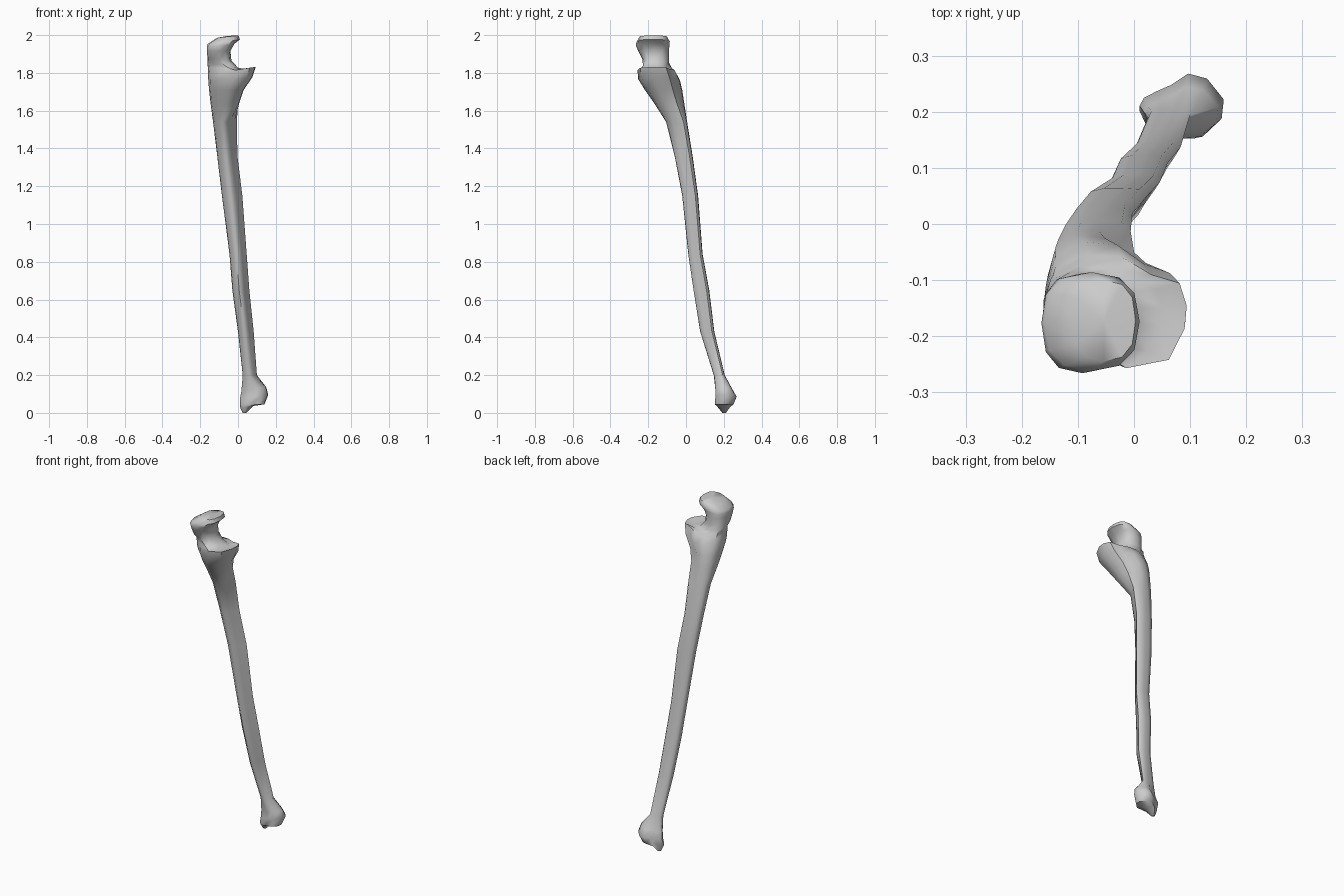
import bpy, bmesh, math

N = 12


# rounded-square section; power < 1 makes it squarer
def rounded(power):
    pts = []
    for i in range(N):
        a = math.pi + 2 * math.pi * i / N
        c, s = math.cos(a), math.sin(a)
        pts.append((math.copysign(abs(c) ** power, c), math.copysign(abs(s) ** power, s)))
    return pts


# unit cross-sections, each running left -> front -> right -> back
SECTIONS = {
    "round": rounded(0.8),
    # shaft: three-sided with a sharp front border
    "shaft": [(-1, .5), (-.9, -.1), (-.6, -.65), (-.2, -1), (.15, -.9), (.42, -.35),
              (.78, .25), (1, .65), (.75, .95), (.15, 1), (-.4, 1), (-.85, .85)],
    # lower lip of the elbow notch
    "lip": [(-1, .3), (-.92, -.2), (-.5, -.65), (.15, -1), (.75, -.85), (.97, -.3),
            (1, .1), (.9, .5), (.5, .65), (.1, .95), (-.4, 1), (-.85, .8)],
    # wrist knob
    "knob": [(-1, 0), (-.85, -.4), (-.5, -.75), (0, -.95), (.5, -.95), (.95, -.4),
             (1, .2), (.6, .85), (.15, 1), (-.25, .65), (-.6, .45), (-.9, .25)],
}

# groups of rings: z, x min, x max, y min, y max, tilt (rise towards +x)
PARTS = [
    ("knob", [(.01, .025, .045, .192, .212, 0),
              (.032, .012, .08, .165, .235, .005),
              (.045, .01, .14, .15, .252, 0),
              (.085, .01, .16, .153, .268, .01),
              (.125, .018, .15, .153, .245, .01)]),
    ("shaft", [(.2, .025, .10, .147, .205, 0),
               (.43, .0, .083, .075, .15, 0),
               (.65, -.03, .06, .04, .123, 0),
               (.84, -.045, .046, .012, .088, 0),
               (1.15, -.085, .023, -.02, .064, 0),
               (1.36, -.11, -.003, -.06, .035, 0),
               (1.54, -.132, -.006, -.105, .006, 0)]),
    ("lip", [(1.645, -.146, .008, -.172, -.01, 0),
             (1.71, -.153, .03, -.218, -.02, 0),
             (1.765, -.157, .075, -.253, -.032, .01),
             (1.812, -.159, .094, -.257, -.055, .02),
             (1.822, -.16, .05, -.24, -.075, -.008),
             (1.84, -.161, .0, -.228, -.085, -.012)]),
    ("round", [(1.87, -.162, -.035, -.23, -.09, -.005),
               (1.915, -.164, -.04, -.252, -.09, 0),
               (1.945, -.165, -.02, -.266, -.088, .008),
               (1.965, -.16, .01, -.262, -.086, .012),
               (1.992, -.11, .003, -.245, -.10, .006)]),
]

# loft all rings into one bone
bm = bmesh.new()
rings = []
for section, rows in PARTS:
    for z, x0, x1, y0, y1, tilt in rows:
        rings.append([bm.verts.new(((x0 + x1) / 2 + u * (x1 - x0) / 2,
                                    (y0 + y1) / 2 + v * (y1 - y0) / 2,
                                    z + tilt * u)) for u, v in SECTIONS[section]])
for low, high in zip(rings, rings[1:]):
    for i in range(N):
        j = (i + 1) % N
        bm.faces.new((low[i], low[j], high[j], high[i]))

# closed ends, with a slight dome on top
bm.faces.new(rings[0][::-1])
top = bm.faces.new(rings[-1])
crown = bmesh.ops.poke(bm, faces=[top])["verts"][0]
crown.co.z += .004
for v in rings[0]:
    v.co.z = 0
bmesh.ops.recalc_face_normals(bm, faces=bm.faces[:])

mesh = bpy.data.meshes.new("forearm_bone")
bm.to_mesh(mesh)
bm.free()
bone = bpy.data.objects.new("forearm_bone", mesh)
bpy.context.collection.objects.link(bone)
bpy.context.view_layer.objects.active = bone
bone.select_set(True)
bpy.ops.object.shade_smooth_by_angle(angle=math.radians(50))
